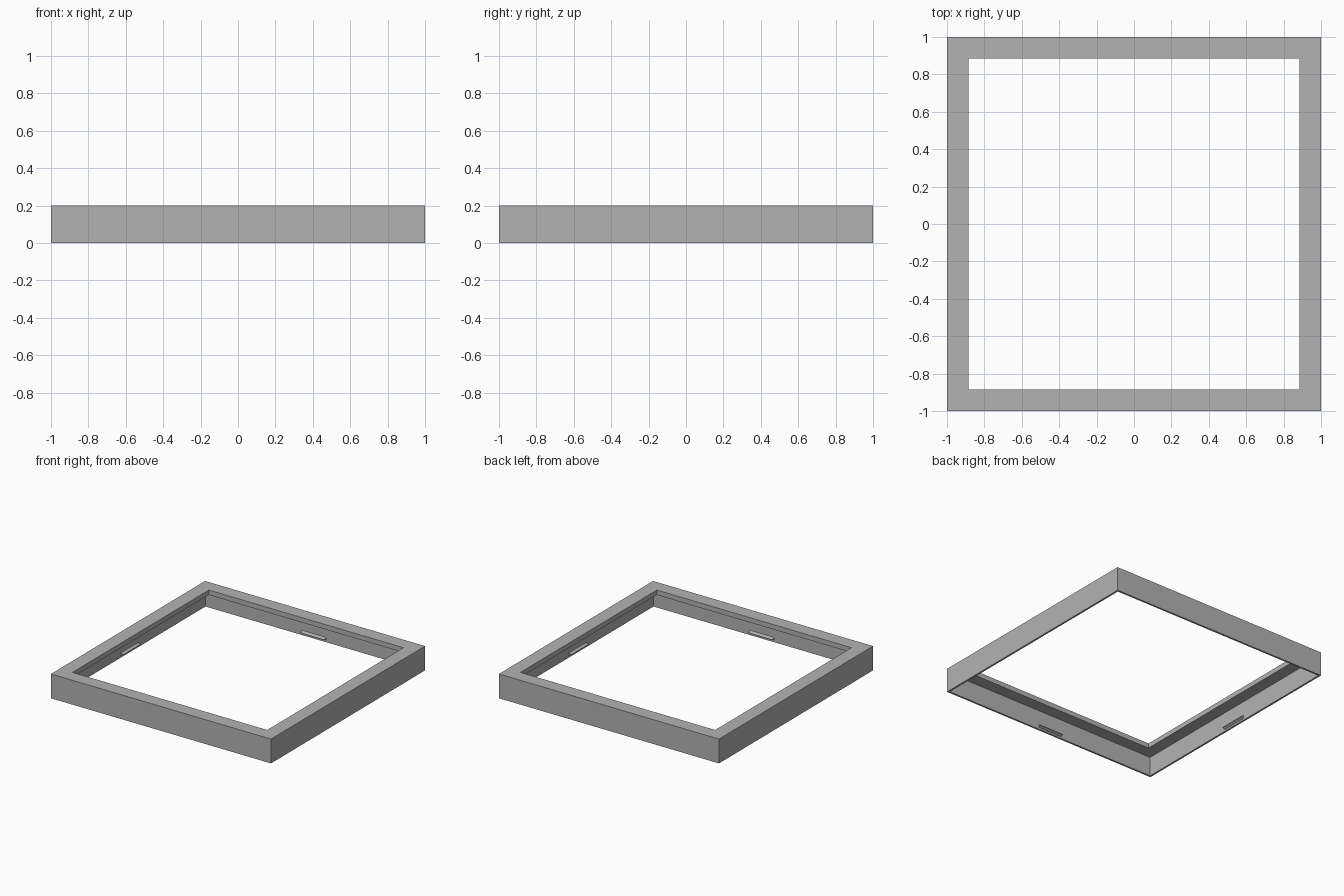
import bpy
import bmesh
from math import pi
from mathutils import Matrix, Vector

if "Cube" in bpy.data.objects:
    bpy.data.objects.remove(bpy.data.objects["Cube"])

HEIGHT = 0.2
WALL = 0.015        # thickness of the skirt
OPENING = 0.885     # half width of the opening
LIP = 0.04          # thickness of the top lip

grey = bpy.data.materials.new("plain_grey")
grey.use_nodes = True
colour = (0.45, 0.45, 0.45, 1)
grey.diffuse_color = colour
grey.node_tree.nodes["Principled BSDF"].inputs["Base Color"].default_value = colour


def make_object(name, bm):
    bmesh.ops.recalc_face_normals(bm, faces=bm.faces)
    mesh = bpy.data.meshes.new(name)
    bm.to_mesh(mesh)
    bm.free()
    mesh.materials.append(grey)
    obj = bpy.data.objects.new(name, mesh)
    bpy.context.collection.objects.link(obj)
    return obj


# Square frame: an L-shaped section carried around four mitred corners
inner = 1 - WALL
section = [(1, 0), (1, HEIGHT), (OPENING, HEIGHT),
           (OPENING, HEIGHT - LIP), (inner, HEIGHT - LIP), (inner, 0)]
bm = bmesh.new()
rings = [[bm.verts.new((sx * r, sy * r, z)) for r, z in section]
         for sx, sy in ((1, 1), (-1, 1), (-1, -1), (1, -1))]
n = len(section)
for i in range(4):
    a, b = rings[i], rings[(i + 1) % 4]
    for j in range(n):
        k = (j + 1) % n
        bm.faces.new((a[j], a[k], b[k], b[j]))
make_object("lipped_frame", bm)

# Snap ridges: a small wedge at the middle of each inner wall
wedge = [(inner + 0.002, 0.014), (inner - 0.02, 0.026), (inner + 0.002, 0.04)]
for i, side in enumerate(("left", "back", "right", "front")):
    bm = bmesh.new()
    turn = Matrix.Rotation(i * pi / 2, 3, "Z")
    ends = [[bm.verts.new(turn @ Vector((x, y, z))) for x, z in wedge]
            for y in (-0.11, 0.11)]
    bm.faces.new(ends[0])
    bm.faces.new(ends[1])
    for j in range(3):
        k = (j + 1) % 3
        bm.faces.new((ends[0][j], ends[0][k], ends[1][k], ends[1][j]))
    make_object(side + "_snap_ridge", bm)
